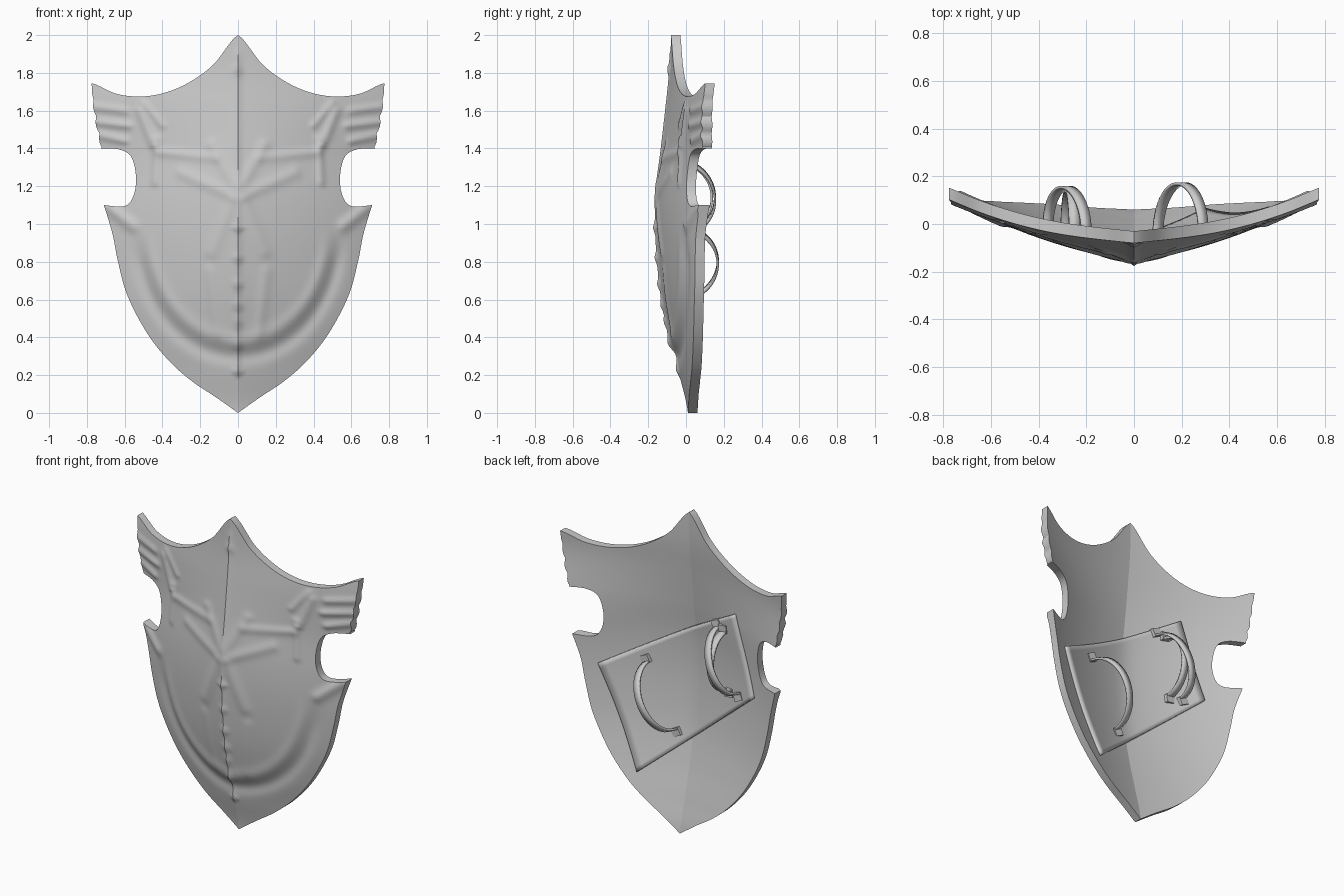
import bpy, bmesh, math
from mathutils import Vector, geometry

if "Cube" in bpy.data.objects:
    bpy.data.objects.remove(bpy.data.objects["Cube"])

HALF, STEPS = 50, 8


def catmull(p, i, t):
    a, b, c, d = p[max(i - 1, 0)], p[i], p[i + 1], p[min(i + 2, len(p) - 1)]
    return 0.5 * (2 * b + (c - a) * t + (2 * a - 5 * b + 4 * c - d) * t * t
                  + (3 * b - a - 3 * c + d) * t ** 3)


def sample(values, t):
    """Smooth curve through evenly spaced values, t from 0 to 1."""
    s = min(max(t, 0), 1) * (len(values) - 1)
    i = min(int(s), len(values) - 2)
    return catmull(values, i, s - i)


def smoothstep(a, b, x):
    t = min(max((x - a) / (b - a), 0), 1)
    return t * t * (3 - 2 * t)


# Outline: top edge heights, and side edge sections as (x, z, matching spine z)
TOP = [2.0, 1.845, 1.75, 1.695, 1.675, 1.69, 1.745]
WING = [(.775, 1.745, 2.0), (.768, 1.63, 1.83), (.75, 1.51, 1.66), (.725, 1.40, 1.5)]
NOTCH = [(.725, 1.40, 1.5), (.63, 1.395, 1.46), (.565, 1.355, 1.40), (.54, 1.25, 1.27),
         (.553, 1.15, 1.15), (.60, 1.095, 1.07), (.71, 1.10, .96)]
LOWER = [(.71, 1.10, .96), (.665, .95, .84), (.635, .80, .70), (.585, .62, .54),
         (.48, .42, .35), (.36, .27, .22), (.24, .165, .13), (.12, .085, .06), (0, 0, 0)]
# Front depth along the spine, from z = 0 to z = 2
SPINE_Y = [.01, -.035, -.085, -.125, -.148, -.158, -.152, -.128, -.105, -.085, -.08]

# Raised strokes on the front (x1, z1, x2, z2, width, height), mirrored by |x|
STROKES = [(0, 1.9, 0, .25, .016, .006), (.03, 1.15, .30, 1.27, .03, .008),
           (.02, 1.2, .14, 1.42, .03, .007), (.12, 1.35, .42, 1.38, .025, .008),
           (.03, 1.12, .14, .85, .035, .008), (.45, 1.42, .52, 1.6, .022, .012),
           (.40, 1.52, .50, 1.64, .016, .009), (.44, 1.22, .43, 1.45, .02, .009),
           (.60, 1.44, .74, 1.47, .02, .012), (.58, 1.52, .76, 1.54, .02, .012),
           (.60, 1.60, .76, 1.62, .02, .010), (.69, 1.09, .56, .99, .03, .014),
           (.15, .75, .11, .42, .03, .006)]
STUDS = [1.82, .98, .82, .68, .57, .48, .36, .22]


def back_y(x, z, soft=0.0):
    w = smoothstep(1.2, 1.7, z)
    ax = math.sqrt(x * x + soft * soft)
    return sample(SPINE_Y, z / 2) + .05 + (.15 - .05 * w) * ax + (.25 - .06 * w) * x * x


def relief(x, z):
    x = abs(x)
    h = 0.0
    for x1, z1, x2, z2, w, a in STROKES:
        dx, dz = x2 - x1, z2 - z1
        t = min(max(((x - x1) * dx + (z - z1) * dz) / (dx * dx + dz * dz), 0), 1)
        d2 = (x - x1 - t * dx) ** 2 + (z - z1 - t * dz) ** 2
        h += a * math.exp(-d2 / (w * w))
    for s in STUDS:
        h += .012 * max(0, 1 - x / .05 - abs(z - s) / .04)
    # sunken channel between inner panel and lower rim
    e = math.hypot(x / .52, (z - .95) / .63)
    fade = 1 - smoothstep(.75, 1.0, z)
    h += fade * (.008 * math.exp(-((e - .9) / .06) ** 2) - .014 * math.exp(-((e - 1.03) / .07) ** 2))
    return h


def finish(name, bm, angle=30, thickness=0):
    me = bpy.data.meshes.new(name)
    bmesh.ops.recalc_face_normals(bm, faces=bm.faces[:])
    bm.to_mesh(me)
    bm.free()
    ob = bpy.data.objects.new(name, me)
    bpy.context.collection.objects.link(ob)
    if thickness:
        m = ob.modifiers.new("thickness", 'SOLIDIFY')
        m.thickness, m.offset = thickness, 0
    bpy.ops.object.select_all(action='DESELECT')
    ob.select_set(True)
    bpy.context.view_layer.objects.active = ob
    bpy.ops.object.shade_smooth_by_angle(angle=math.radians(angle))
    return ob


def grid_faces(bm, g):
    for r0, r1 in zip(g, g[1:]):
        for k in range(len(r0) - 1):
            bm.faces.new((r0[k], r0[k + 1], r1[k + 1], r1[k]))


# Shield body: rows run from the spine to the side outline
rows = []
for section in (WING, NOTCH, LOWER):
    cols = list(zip(*section))
    n = (len(section) - 1) * STEPS
    for s in range(n + (section is LOWER)):
        i = min(s // STEPS, len(section) - 2)
        x, z, spine = (catmull(c, i, s / STEPS - i) for c in cols)
        sag = 0
        if section is WING:
            sag = 1 - s / n
            x += .010 * (abs(math.sin(math.pi * 4 * s / n)) - 1) * smoothstep(.1, .4, s / n)
        rows.append((max(x, 0), z, spine, sag))

bm = bmesh.new()
front, back = [], []
for sx, sz, spine, sag in rows:
    fr, br = [], []
    for k in range(-HALF, HALF + 1):
        u = abs(k) / HALF
        x = sx * k / HALF
        z = spine + (sz - spine) * u + sag * (sample(TOP, u) - (2 + (1.745 - 2) * u))
        y = back_y(x, z)
        fr.append(bm.verts.new((x, y - .05 - relief(x, z), z)))
        br.append(bm.verts.new((x, y, z)))
    front.append(fr)
    back.append(br)
grid_faces(bm, front)
grid_faces(bm, back)
grid_faces(bm, [front[0], back[0]])
for k in (0, -1):
    grid_faces(bm, [[r[k] for r in front], [r[k] for r in back]])
bmesh.ops.remove_doubles(bm, verts=bm.verts[:], dist=1e-5)
shield = finish("shield_body", bm, 35)
# crisp fold down the middle
me = shield.data
for e in me.edges:
    if all(abs(me.vertices[v].co.x) < 1e-5 for v in e.vertices):
        e.use_edge_sharp = True

# Arm pad: slanted curved plate on the back
A, B, C, D = (Vector(c) for c in ((.57, .93), (-.345, 1.46), (-.50, .98), (.30, .31)))
bm = bmesh.new()
N = 24
grid = []
for j in range(N + 1):
    row = []
    for i in range(N + 1):
        p = A.lerp(B, i / N).lerp(D.lerp(C, i / N), j / N)
        row.append(bm.verts.new((p.x, back_y(p.x, p.y, .06) + .004, p.y)))
    grid.append(row)
grid_faces(bm, grid)
finish("arm_pad", bm, 30, .02)


# Straps: arched ribbons with a small mount at each foot
def strap(name, top, bottom, height, width=.045):
    a, b = (Vector((x, back_y(x, z, .06) + .012, z)) for x, z in (top, bottom))
    along = (b - a).normalized()
    up = Vector((0, 1, 0))
    side = along.cross(up).normalized()
    out = side.cross(along)
    bm = bmesh.new()
    ribbon = []
    for i in range(25):
        t = math.pi * i / 24
        p = a.lerp(b, (1 - math.cos(t)) / 2) + up * height * math.sin(t)
        ribbon.append([bm.verts.new(p + side * width / 2 * s) for s in (-1, 1)])
    grid_faces(bm, ribbon)
    finish(name, bm, 30, .012)
    for label, p, s in (("upper", a, -1), ("lower", b, 1)):
        bm = bmesh.new()
        bmesh.ops.create_cube(bm, size=1)
        for v in bm.verts:
            q = v.co
            v.co = p + side * q.x * .055 + along * (q.y * .05 + s * .018) + up * (q.z * .028 + .004)
        finish(f"{name}_{label}_mount", bm)


strap("hand_strap", (.29, .98), (.10, .60), .205)
strap("forearm_strap", (-.20, 1.33), (-.36, .96), .175)
strap("forearm_strap_inner", (-.25, 1.315), (-.285, .955), .165)
